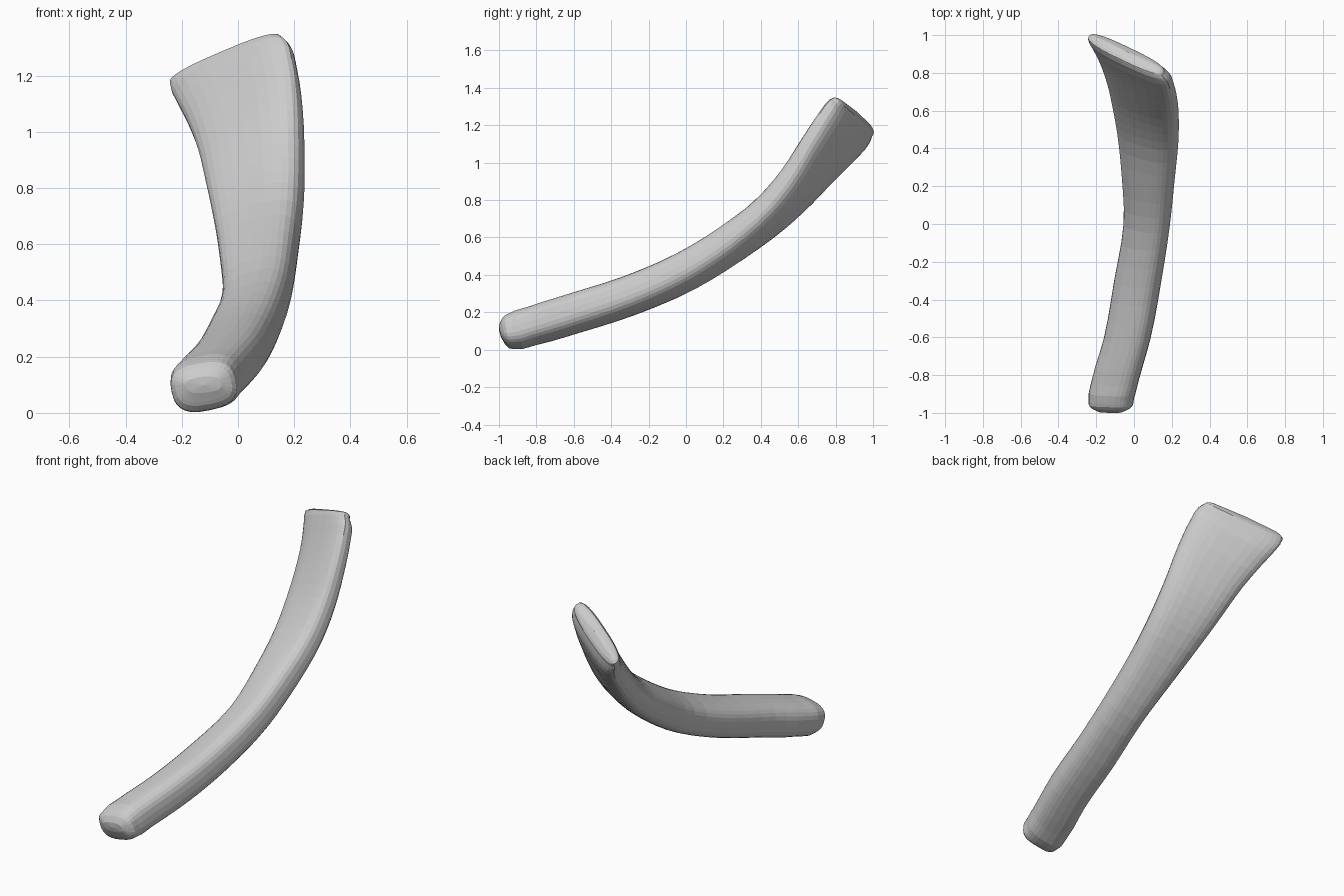
import bpy, bmesh, math
from mathutils import Vector

if "Cube" in bpy.data.objects:
    bpy.data.objects.remove(bpy.data.objects["Cube"])

SIDES, STEPS = 28, 3
# upper edge y,z | lower edge y,z | x min,max | roll in degrees | thickness ratio
ROWS = [
    (-1.00, .13, -.99, .07, -.185, -.06, 12, .75),
    (-.985, .165, -.965, .025, -.225, -.02, 12, .78),
    (-.94, .197, -.91, .003, -.24, .0, 12, .8),
    (-.86, .225, -.80, .025, -.225, .025, 13, .8),
    (-.64, .295, -.57, .09, -.16, .088, 14, .8),
    (-.34, .39, -.26, .19, -.105, .145, 16, .78),
    (-.05, .515, .05, .325, -.055, .19, 18, .72),
    (.18, .655, .31, .485, -.065, .215, 20, .64),
    (.39, .82, .54, .655, -.09, .235, 23, .5),
    (.51, .96, .67, .775, -.115, .237, 25, .42),
    (.62, 1.13, .79, .90, -.145, .23, 27, .34),
    (.71, 1.265, .91, 1.02, -.19, .21, 28, .28),
    (.755, 1.325, .975, 1.095, -.225, .19, 28, .24),
    (.78, 1.343, .995, 1.14, -.24, .165, 28, .2),
    (.81, 1.345, 1.0, 1.18, -.228, .145, 29, .15),
    (.83, 1.335, .985, 1.205, -.20, .125, 29, .08),
]


def smooth_rows(rows):
    """Blend the key sections with a non-uniform Hermite curve."""
    pts = [Vector(r) for r in rows]
    mids = [Vector(((r[0] + r[2]) / 2, (r[1] + r[3]) / 2)) for r in rows]
    n = len(pts)
    h = [(mids[i + 1] - mids[i]).length for i in range(n - 1)]
    d = [(pts[i + 1] - pts[i]) / h[i] for i in range(n - 1)]
    m = [d[0]] + [(d[i - 1] * h[i] + d[i] * h[i - 1]) / (h[i] + h[i - 1])
                  for i in range(1, n - 1)] + [d[-1]]
    out = []
    for i in range(n - 1):
        for s in range(STEPS):
            t = s / STEPS
            out.append(pts[i] * (2*t**3 - 3*t*t + 1) + m[i] * h[i] * (t**3 - 2*t*t + t)
                       + pts[i + 1] * (3*t*t - 2*t**3) + m[i + 1] * h[i] * (t**3 - t*t))
    return out + [pts[-1]]


def section(r):
    """Rolled rounded rectangle, fitted to the row's width and height."""
    yu, zu, yl, zl, x0, x1, roll, ratio = r
    c, s = math.cos(math.radians(roll)), math.sin(math.radians(roll))
    loop = []
    for k in range(SIDES):
        a = 2 * math.pi * k / SIDES
        u = math.copysign(abs(math.cos(a)) ** .72, math.cos(a))
        v = math.copysign(abs(math.sin(a)) ** .72, math.sin(a)) * ratio
        loop.append((u * c - v * s, u * s + v * c))
    mu = max(p[0] for p in loop)
    mv = max(p[1] for p in loop)
    low, up = Vector((0, yl, zl)), Vector((0, yu, zu))
    res = []
    for u, v in loop:
        p = low.lerp(up, .5 + .5 * v / mv)
        p.x = (x0 + x1) / 2 + u / mu * (x1 - x0) / 2
        res.append(p)
    return res


# curved bar flaring into a thin blade
bm = bmesh.new()
rings = [[bm.verts.new(p) for p in section(r)] for r in smooth_rows(ROWS)]
for a, b in zip(rings, rings[1:]):
    for k in range(SIDES):
        j = (k + 1) % SIDES
        bm.faces.new((a[k], a[j], b[j], b[k]))

# rounded end caps
for ring, push in ((rings[0], Vector((0, -.004, -.001))), (rings[-1], Vector((0, .004, .004)))):
    centre = sum((v.co for v in ring), Vector()) / SIDES + push
    tip = bm.verts.new(centre)
    for k in range(SIDES):
        bm.faces.new((ring[k], ring[(k + 1) % SIDES], tip))
bmesh.ops.recalc_face_normals(bm, faces=bm.faces[:])

mesh = bpy.data.meshes.new("curved_bar")
bm.to_mesh(mesh)
bm.free()
obj = bpy.data.objects.new("curved_bar", mesh)
bpy.context.collection.objects.link(obj)
mat = bpy.data.materials.new("light grey")
mat.diffuse_color = (.6, .6, .6, 1)
mat.use_nodes = True
mat.node_tree.nodes["Principled BSDF"].inputs["Base Color"].default_value = mat.diffuse_color
mesh.materials.append(mat)
